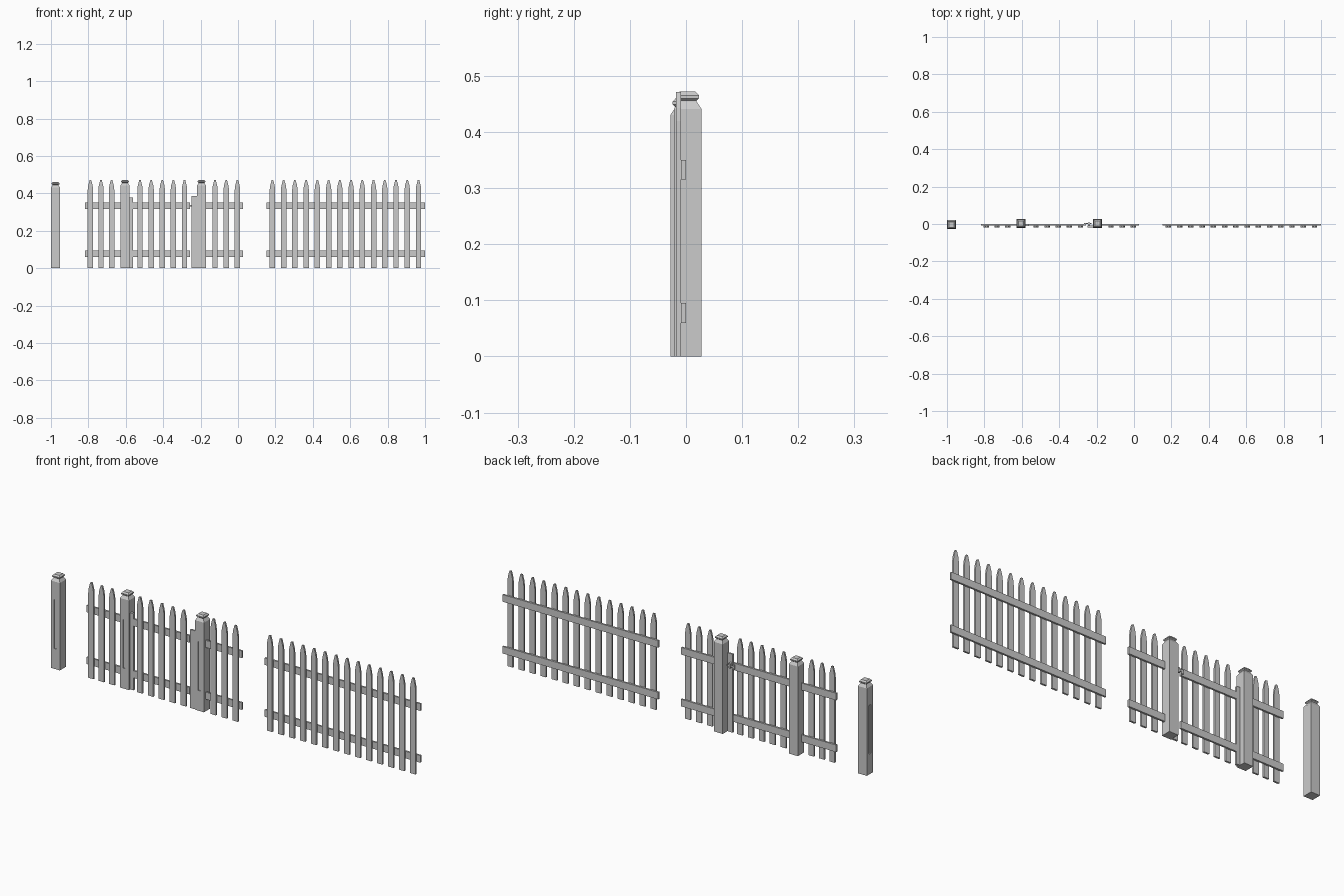
import bpy, bmesh

if "Cube" in bpy.data.objects:
    bpy.data.objects.remove(bpy.data.objects["Cube"])


def mesh_object(name, bm):
    bmesh.ops.recalc_face_normals(bm, faces=bm.faces)
    me = bpy.data.meshes.new(name)
    bm.to_mesh(me)
    bm.free()
    ob = bpy.data.objects.new(name, me)
    bpy.context.collection.objects.link(ob)
    return ob


def box(name, x0, x1, y0, y1, z0, z1):
    bm = bmesh.new()
    bmesh.ops.create_cube(bm, size=1)
    for v in bm.verts:
        v.co = ((x0 + x1) / 2 + v.co.x * (x1 - x0),
                (y0 + y1) / 2 + v.co.y * (y1 - y0),
                (z0 + z1) / 2 + v.co.z * (z1 - z0))
    return mesh_object(name, bm)


def cut(ob, cutter):
    cutter.hide_render = True
    cutter.hide_set(True)
    m = ob.modifiers.new("groove", 'BOOLEAN')
    m.operation, m.object, m.solver = 'DIFFERENCE', cutter, 'EXACT'


def post(name, cx, cy, top):
    # square shaft, sloped shoulder, flared cap with bevelled top
    rings = [(.0245, 0), (.0245, top - .031), (.016, top - .018),
             (.016, top - .016), (.0205, top - .012), (.0205, top - .007), (.014, top)]
    bm = bmesh.new()
    loops = [[bm.verts.new((cx + sx * h, cy + sy * h, z))
              for sx, sy in ((-1, -1), (1, -1), (1, 1), (-1, 1))] for h, z in rings]
    for a, b in zip(loops, loops[1:]):
        for i in range(4):
            j = (i + 1) % 4
            bm.faces.new((a[i], a[j], b[j], b[i]))
    bm.faces.new(loops[0][::-1])
    bm.faces.new(loops[-1])
    ob = mesh_object(name, bm)
    # shallow groove on the front face
    cut(ob, box(name + "_front_cutter", cx - .007, cx + .007,
                cy - .04, cy - .0205, .10, .34))
    return ob


def picket(name, cx):
    # board with a curved pointed top
    half = [(.0145, 0), (.0145, .42), (.0115, .443), (.004, .471)]
    outline = half + [(-x, z) for x, z in half[::-1]]
    bm = bmesh.new()
    f = bm.faces.new([bm.verts.new((cx + x, -.018, z)) for x, z in outline])
    ext = bmesh.ops.extrude_face_region(bm, geom=[f])["geom"]
    bmesh.ops.translate(bm, vec=(0, .009, 0),
                        verts=[g for g in ext if isinstance(g, bmesh.types.BMVert)])
    return mesh_object(name, bm)


def panel(name, x0, x1, first, last, count):
    # two rails behind a row of pickets
    box(name + "_lower_rail", x0, x1, -.009, 0, .06, .095)
    box(name + "_upper_rail", x0, x1, -.009, 0, .315, .35)
    for i in range(count):
        picket(f"{name}_picket_{i + 1}", first + (last - first) * i / (count - 1))


# posts
end_post = post("end_post", -.9755, -.0035, .461)
cut(end_post, box("end_post_side_cutter", -1.02, -.996, -.0105, .0035, .10, .34))
post("hinge_post", -.604, .003, .472)
post("latch_post", -.195, .003, .472)

# fence panels and gate
panel("left_panel", -.818, -.62, -.789, -.676, 3)
panel("gate", -.563, -.257, -.524, -.286, 5)
panel("right_panel", -.18, .027, -.123, -.003, 3)
panel("long_panel", .152, 1.0, .184, .965, 14)

# gate stop boards beside the posts
box("hinge_board", -.582, -.562, -.012, 0, 0, .377)
box("latch_board", -.248, -.217, -.018, -.009, 0, .386)

# latch
box("latch_plate", -.268, -.256, 0, .005, .322, .343)
box("latch_bar", -.266, -.228, .001, .006, .329, .337)
box("latch_catch", -.246, -.236, -.009, .008, .322, .345)
